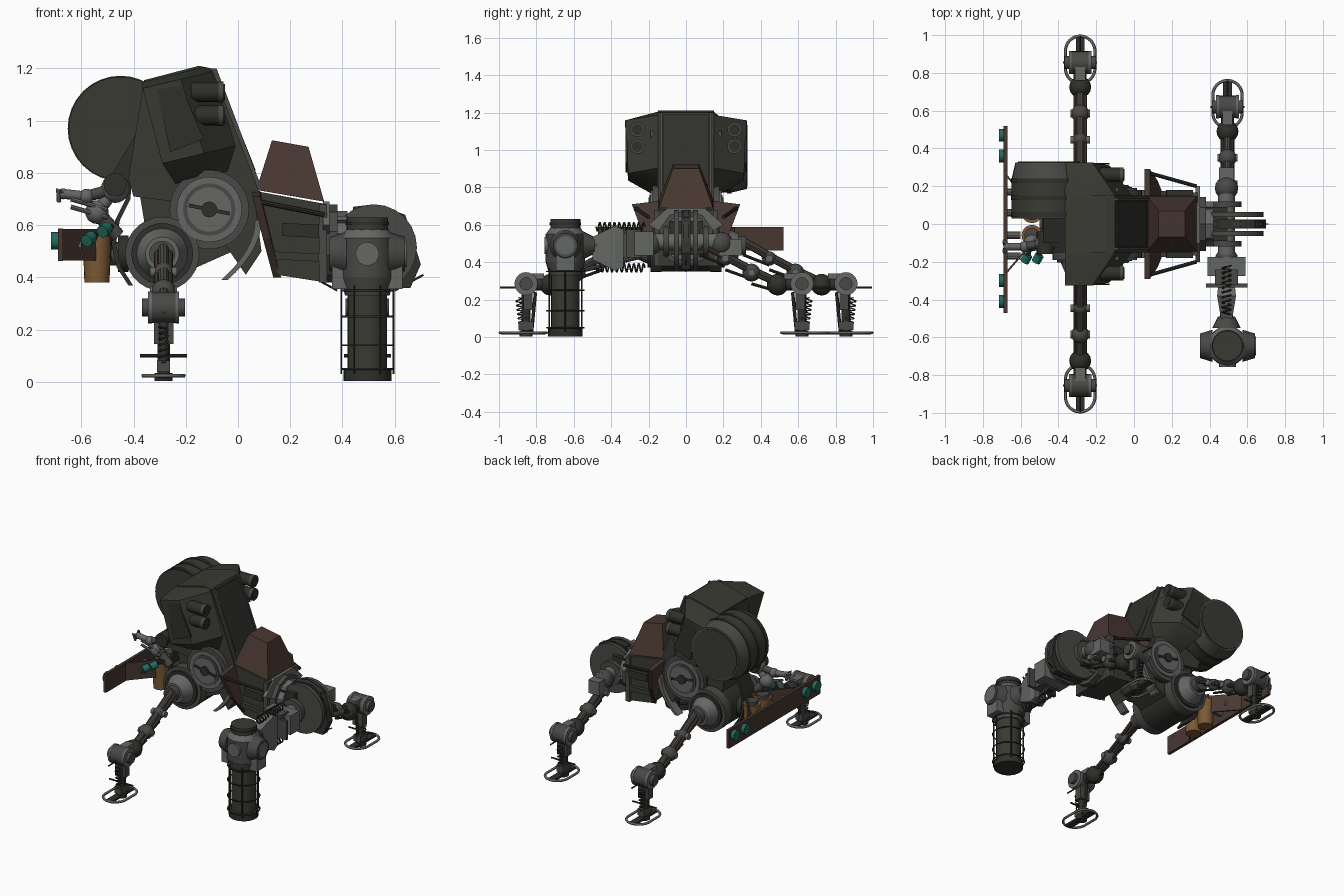
import bpy, bmesh, math
from mathutils import Vector, Matrix

cube = bpy.data.objects.get("Cube")
if cube:
    bpy.data.objects.remove(cube, do_unlink=True)


def material(name, r, g, b):
    m = bpy.data.materials.new(name)
    m.use_nodes = True
    m.diffuse_color = (r, g, b, 1)
    m.node_tree.nodes["Principled BSDF"].inputs["Base Color"].default_value = (r, g, b, 1)
    return m


HULL = material("olive hull", .042, .042, .033)
DARK = material("dark metal", .028, .029, .024)
MID = material("mid grey metal", .065, .067, .061)
GREY = material("light grey metal", .13, .135, .13)
RUST = material("rust brown", .064, .038, .03)
ORANGE = material("ochre", .2, .1, .035)
TEAL = material("teal glass", .015, .15, .11)


def finish(name, bm, mat):
    bmesh.ops.recalc_face_normals(bm, faces=bm.faces)
    mesh = bpy.data.meshes.new(name)
    bm.to_mesh(mesh)
    bm.free()
    mesh.materials.append(mat)
    ob = bpy.data.objects.new(name, mesh)
    bpy.context.collection.objects.link(ob)


def box(name, c, size, mat, tilt=0):
    bm = bmesh.new()
    m = Matrix.Translation(c) @ Matrix.Rotation(tilt, 4, 'Y') @ Matrix.Diagonal((*size, 1))
    bmesh.ops.create_cube(bm, size=1, matrix=m)
    finish(name, bm, mat)


def cyl(name, a, b, r, mat, r2=None, n=20):
    a, b = Vector(a), Vector(b)
    bm = bmesh.new()
    m = Matrix.Translation((a + b) / 2) @ (b - a).to_track_quat('Z', 'Y').to_matrix().to_4x4()
    bmesh.ops.create_cone(bm, cap_ends=True, segments=n, radius1=r,
                          radius2=r if r2 is None else r2, depth=(b - a).length, matrix=m)
    finish(name, bm, mat)


def ball(name, c, r, mat):
    bm = bmesh.new()
    bmesh.ops.create_uvsphere(bm, u_segments=16, v_segments=10, radius=r, matrix=Matrix.Translation(c))
    finish(name, bm, mat)


def loft(name, rings, mat):
    """Skin equal-sized loops of points and cap both ends."""
    bm = bmesh.new()
    loops = [[bm.verts.new(p) for p in ring] for ring in rings]
    n = len(loops[0])
    for lo, hi in zip(loops, loops[1:]):
        for i in range(n):
            j = (i + 1) % n
            bm.faces.new((lo[i], lo[j], hi[j], hi[i]))
    bm.faces.new(loops[0])
    bm.faces.new(loops[-1])
    finish(name, bm, mat)


def prism(name, profile, y0, y1, mat):
    loft(name, [[(x, y, z) for x, z in profile] for y in (y0, y1)], mat)


def wire(name, pts, r, mat, closed=False):
    cu = bpy.data.curves.new(name, 'CURVE')
    cu.dimensions = '3D'
    cu.bevel_depth, cu.bevel_resolution = r, 1
    sp = cu.splines.new('POLY')
    sp.points.add(len(pts) - 1)
    for p, q in zip(sp.points, pts):
        p.co = (*q, 1)
    sp.use_cyclic_u = closed
    cu.materials.append(mat)
    bpy.context.collection.objects.link(bpy.data.objects.new(name, cu))


def oval(name, c, rx, straight, r, mat):
    """Stadium-shaped ring: two half circles joined by straight sides along y."""
    t = [math.tau * (i + .5) / 28 for i in range(28)]
    wire(name, [(c[0] + rx * math.cos(k), c[1] + rx * math.sin(k) + math.copysign(straight, math.sin(k)),
                 c[2]) for k in t], r, mat, True)


def coil(name, a, b, r, turns, mat):
    a, b = Vector(a), Vector(b)
    q = (b - a).to_track_quat('Z', 'Y')
    n = turns * 10
    wire(name, [a.lerp(b, i / n) + q @ Vector((r * math.cos(i * math.tau / 10),
         r * math.sin(i * math.tau / 10), 0)) for i in range(n + 1)], r * .22, mat)


# Head: central core with swept side pods that rise towards the face
prism("head_core", [(-.36, 1.155), (-.15, 1.21), (-.10, 1.2), (.08, .73), (-.02, .66), (-.4, .71), (-.42, .78)],
      -.15, .15, HULL)


def pod_ring(z, rear, front, w):
    plan = [(rear, -w), (front - .12, -w), (front, -.15), (front, .15), (front - .12, w), (rear, w)]
    return [(x, y, z + .24 * (x + .36)) for x, y in plan]


loft("head_pods", [pod_ring(.73, -.24, -.04, .17), pod_ring(.82, -.29, -.01, .31),
                   pod_ring(1.125, -.365, -.1, .325), pod_ring(1.15, -.365, -.13, .18)], HULL)
prism("face_panel", [(-.09, 1.187), (-.083, 1.189), (.068, .81), (.062, .808)], -.12, .12, DARK)
for s in (-1, 1):
    prism("face_trim", [(-.1, 1.2), (-.082, 1.2), (.088, .75), (.07, .745)], s * .125, s * .138, MID)
    prism("side_panel", [(-.31, 1.12), (-.22, 1.135), (-.13, .93), (-.26, .88)], s * .314, s * .324, DARK)
    for z in (1.02, 1.11):
        cyl("lamp_body", (-.18, s * .26, z), (-.06, s * .26, z), .038, DARK)
        cyl("lamp_rim", (-.075, s * .26, z), (-.055, s * .26, z), .04, MID)
        cyl("lamp_lens", (-.056, s * .26, z), (-.05, s * .26, z), .03, DARK)
        box("pod_rib", (-.115, s * .18, z - .02), (.06, .02, .035), GREY, .35)

# Drum behind the head
cyl("drum", (-.45, .03, .97), (-.45, .24, .97), .198, HULL, n=32)
cyl("drum_end", (-.45, .24, .97), (-.45, .325, .97), .198, MID, .178, n=32)
cyl("drum_cap", (-.45, .32, .97), (-.45, .33, .97), .165, HULL, n=32)
for y in (.05, .14, .23):
    cyl("drum_band", (-.45, y - .012, .97), (-.45, y + .012, .97), .202, DARK, n=32)
prism("drum_cradle", [(-.48, .8), (-.3, 1.1), (-.2, .75), (-.38, .72)], -.1, .14, DARK)

# Shoulder and hip discs, mirrored across the body
cyl("shoulder_core", (-.11, -.17, .66), (-.11, .17, .66), .14, DARK, n=32)
cyl("hip_core", (-.29, -.17, .49), (-.29, .17, .49), .14, DARK, n=32)
prism("belly", [(-.38, .74), (.05, .74), (.1, .6), (-.02, .5), (-.2, .42), (-.34, .5)], -.12, .12, HULL)
prism("neck_guard", [(-.05, .72), (.06, .72), (.09, .5), (.03, .41), (-.06, .54)], -.15, .15, HULL)
for s in (-1, 1):
    for r, y, m in ((.152, .18, MID), (.125, .19, GREY), (.1, .195, MID), (.085, .2, GREY), (.03, .212, DARK)):
        cyl("shoulder_disc", (-.11, s * .15, .66), (-.11, s * y, .66), r, m, n=32)
    box("shoulder_bolt_bar", (-.11, s * .203, .66), (.16, .008, .014), DARK, .2)
    cyl("hip_rim", (-.29, s * .13, .49), (-.29, s * .19, .49), .142, MID, n=28)
    cyl("hip_ring", (-.29, s * .18, .49), (-.29, s * .205, .49), .118, DARK, n=28)
    cyl("hip_cone", (-.29, s * .2, .49), (-.29, s * .28, .49), .1, GREY, .065)
    cyl("hip_collar", (-.29, s * .27, .49), (-.29, s * .32, .49), .05, MID)
    arc = [(.09 - .13 * (i / 8) ** 2, s * .15, .62 - .23 * i / 8) for i in range(9)]
    loft("belly_rail", [[(x, y - s * .03, z), (x, y + s * .03, z), (x - .025, y + s * .03, z),
                         (x - .025, y - s * .03, z)] for x, y, z in arc], GREY)

# Middle body with the brown fin and flared collar plates
prism("middle_body", [(.07, .73), (.34, .68), (.34, .38), (.15, .41)], -.15, .15, HULL)
loft("fin", [[(.07, -.145, .735), (.33, -.145, .69), (.33, .145, .69), (.07, .145, .735)],
             [(.13, -.07, .925), (.27, -.07, .9), (.27, .07, .9), (.13, .07, .925)]], RUST)
loft("front_collar", [[(x, -.1, .69), (x, .1, .69), (x, .2, .6), (x, .13, .56), (x, -.13, .56), (x, -.2, .6)]
                      for x in (.325, .35)], GREY)
for s in (-1, 1):
    loft("collar_plate", [[(x + .07, s * .13, .73), (x + .07, s * .29, .71), (x + .11, s * .23, .55),
                           (x + .15, s * .13, .4)] for x in (-.015, .015)], RUST)
    cyl("body_strut", (.08, s * .27, .69), (.33, s * .2, .64), .01, DARK, n=8)
    box("body_side_box", (.24, s * .16, .58), (.14, .04, .05), DARK, .05)
    box("body_side_bar", (.22, s * .16, .48), (.18, .03, .03), HULL, .05)
    box("body_edge", (.325, s * .15, .53), (.03, .035, .3), MID)

# Front coupling and narrow wheel
cyl("coupling", (.33, 0, .53), (.38, 0, .53), .15, MID, n=10)
cyl("coupling_ring", (.38, 0, .53), (.42, 0, .53), .125, GREY, n=10)
box("coupling_block", (.43, 0, .53), (.13, .18, .18), DARK)
prism("wheel_guard", [(.44, .67), (.52, .68), (.64, .64), (.7, .45), (.66, .36), (.44, .36)], -.025, .025, DARK)
for y in (-.05, 0, .05):
    cyl("wheel_disc", (.52, y - .013, .515), (.52, y + .013, .515), .165, MID if y else HULL, n=24)
for x0, x1 in ((.6, .71), (.38, .27)):
    cyl("feeler", (x0, 0, .35), (x1, 0, .41), .004, DARK, n=6)
cyl("axle", (.49, -.22, .51), (.49, .22, .51), .045, GREY)
for s in (-1, 1):
    ball("axle_joint", (.49, s * .19, .5), .062, MID)
    cyl("axle_collar", (.49, s * .09, .51), (.49, s * .12, .51), .08, MID)


def small_leg(x, y, s):
    """Three-link leg reaching outward from y along direction s."""
    def p(d, z, dx=0):
        return (x + dx, s * (y + d), z)
    chain = [(0, .5), (.14, .42), (.28, .345), (.42, .28)]
    for i, ((d0, z0), (d1, z1)) in enumerate(zip(chain, chain[1:])):
        for dx in (-.024, .024):
            cyl("leg_rod", p(d0, z0, dx), p(d1, z1, dx), .012, RUST, n=8)
        cyl("leg_link", p(d0, z0 + .015), p(d1, z1 + .015), .02, MID, n=10)
        cyl("leg_lower_rod", p(d0, z0 - .06), p(d1, z1 - .035), .008, DARK, n=8)
        ball("leg_joint", p(d1, z1), .038 + .01 * i, MID if i < 2 else DARK)
        cyl("leg_pin", p(d1, z1, -.052), p(d1, z1, .052), .02, GREY, n=12)
    cyl("knee_housing", p(.55, .285, -.055), p(.55, .285, .055), .06, MID)
    for dx in (-1, 1):
        cyl("knee_rim", p(.55, .285, dx * .045), p(.55, .285, dx * .06), .062, GREY)
        cyl("knee_cap", p(.55, .285, dx * .05), p(.55, .285, dx * .083), .035, MID)
    cyl("knee_link", p(.42, .28), p(.55, .285), .034, DARK)
    box("knee_bracket", p(.5, .325), (.055, .09, .03), GREY)
    box("shin_upper", p(.54, .2), (.075, .05, .11), MID)
    cyl("shin", p(.55, .24), p(.55, .03), .024, DARK, n=12)
    cyl("shin_rod", p(.5, .24), p(.52, .03), .009, RUST, n=8)
    coil("shin_spring", p(.59, .21), p(.57, .05), .017, 7, DARK)
    cyl("knee_crossbar", p(.43, .265), p(.69, .265), .005, DARK, n=6)
    cyl("ankle_crossbar", p(.55, .1, -.09), p(.55, .1, .09), .006, DARK, n=6)
    box("ankle", p(.55, .06), (.05, .08, .045), MID)
    oval("foot_ring", p(.565, .024), .078, .047, .008, GREY)
    box("foot_sole", p(.565, .02), (.045, .24, .014), DARK)
    cyl("foot_pad", p(.55, .004), p(.55, .035), .035, DARK)


small_leg(-.285, .305, 1)
small_leg(-.285, .305, -1)
small_leg(.495, .07, 1)
box("left_shoulder_block", (.49, .24, .48), (.08, .12, .09), GREY)

# Heavy arm to the column leg
cyl("heavy_arm", (.49, -.2, .5), (.49, -.56, .49), .035, MID)
box("heavy_arm_block", (.49, -.225, .5), (.2, .1, .13), GREY)
box("heavy_arm_neck", (.49, -.28, .5), (.12, .08, .15), MID)
box("heavy_arm_plate", (.49, -.325, .49), (.22, .02, .13), MID)
loft("heavy_arm_wedge", [[(.49 + i * w, y, .475 + j * h) for i, j in ((-1, -1), (1, -1), (1, 1), (-1, 1))]
                         for y, w, h in ((-.335, .045, .1), (-.38, .05, .12), (-.5, .03, .06))], GREY)
cyl("heavy_arm_cuff", (.49, -.49, .49), (.49, -.55, .49), .045, MID, .075)
for z in (.59, .37):
    coil("arm_spring", (.49, -.22, z), (.49, -.48, z), .022, 10, DARK)
cyl("arm_piston", (.49, -.24, .43), (.49, -.54, .36), .012, MID, n=8)

# Column leg with housing and wire cage
C = (.495, -.645)


def column(name, z0, z1, r, mat, r2=None, n=24):
    cyl(name, (*C, z0), (*C, z1), r, mat, r2, n)


column("column_foot", .004, .05, .092, DARK)
column("column_tube", .05, .36, .076, HULL)
column("column_sleeve", .33, .4, .085, MID, .105)
column("column_housing", .4, .55, .105, MID, n=12)
column("column_shoulder", .55, .585, .105, GREY, .08, 12)
column("column_cap", .58, .63, .08, HULL)
column("column_cap_rim", .6, .612, .084, DARK)
for s in (-1, 1):
    cyl("housing_ear", (C[0] + s * .08, C[1], .49), (C[0] + s * .145, C[1], .49), .085, MID, .065, 16)
    cyl("housing_port", (C[0], C[1] + s * .09, .49), (C[0], C[1] + s * .112, .49), .045, GREY)
    box("housing_flange", (C[0] + s * .1, C[1], .4), (.07, .1, .09), GREY)
cyl("housing_face", (C[0] + .1, C[1], .49), (C[0] + .15, C[1], .49), .05, GREY)
for z in (.05, .14, .25, .35):
    oval("cage_ring", (*C, z), .1, 0, .004, DARK)
for i in range(6):
    k = math.tau * i / 6
    x, y = C[0] + .1 * math.cos(k), C[1] + .1 * math.sin(k)
    cyl("cage_bar", (x, y, .03), (x, y, .37), .004, DARK, n=6)

# Tail boom, bumper, gussets and lamps
cyl("tail_boom", (-.3, 0, .49), (-.5, 0, .49), .045, MID)
cyl("tail_collar", (-.42, 0, .49), (-.46, 0, .49), .07, DARK)
box("bumper", (-.68, .025, .525), (.02, .99, .125), RUST)
for s in (-1, 1):
    loft("bumper_gusset", [[(-.68, s * .27, z), (-.68, s * .255, z), (-.465, s * .005, z),
                            (-.465, s * .02, z)] for z in (.465, .585)], RUST)
    cyl("canister", (-.54, s * .06, .38), (-.54, s * .06, .56), .048, ORANGE, .055)
    cyl("canister_lid", (-.54, s * .06, .56), (-.54, s * .06, .58), .04, MID)
    for y in (.06, .17):
        cyl("canister_mount", (-.6, s * y, .52), (-.68, s * y, .52), .02, GREY, n=10)
for y in (.47, .36, -.3, -.41):
    cyl("bumper_lamp", (-.685, y, .54), (-.715, y, .54), .034, TEAL, n=12)
for x, z in ((-.57, .54), (-.51, .575)):
    cyl("marker_lamp", (x - .01, -.2, z), (x + .01, -.165, z + .015), .024, TEAL, n=12)
    cyl("marker_stem", (x + .01, -.165, z + .015), (x + .03, -.08, z + .02), .012, DARK, n=8)

# Manipulator arm with gripper above the bumper
arm = [(-.46, -.08, .56), (-.54, -.1, .65), (-.47, -.1, .74), (-.58, -.12, .71), (-.67, -.12, .72)]
for i, (a, b) in enumerate(zip(arm, arm[1:])):
    cyl("manipulator_link", a, b, .028 - .003 * i, GREY if i % 2 else MID, n=12)
    ball("manipulator_joint", b, .045 - .008 * i if i != 1 else .055, GREY)
for z in (.63, .66):
    cyl("manipulator_piston", (-.64, -.13, z + .04), (-.5, -.13, z), .009, GREY, n=8)
for s in (-1, 1):
    wire("gripper_finger", [(-.66, -.12, .72), (-.69, -.12 + s * .03, .735), (-.685, -.12 + s * .01, .69)], .009, MID)
cyl("manipulator_motor", (-.47, -.16, .755), (-.47, -.04, .755), .045, DARK)

# Curved guard between tail and drum
guard = [(-.42, .82), (-.43, .7), (-.47, .62), (-.485, .53), (-.465, .44), (-.42, .37)]
prism("tail_guard", guard + [(x + .018, z) for x, z in reversed(guard)], -.06, .06, DARK)

# Smooth the rounded parts while keeping edges crisp
bpy.ops.object.select_all(action='DESELECT')
for ob in bpy.context.collection.objects:
    if ob.type == 'MESH' and len(ob.data.polygons) > 12:
        ob.select_set(True)
        bpy.context.view_layer.objects.active = ob
bpy.ops.object.shade_smooth_by_angle(angle=math.radians(35))
